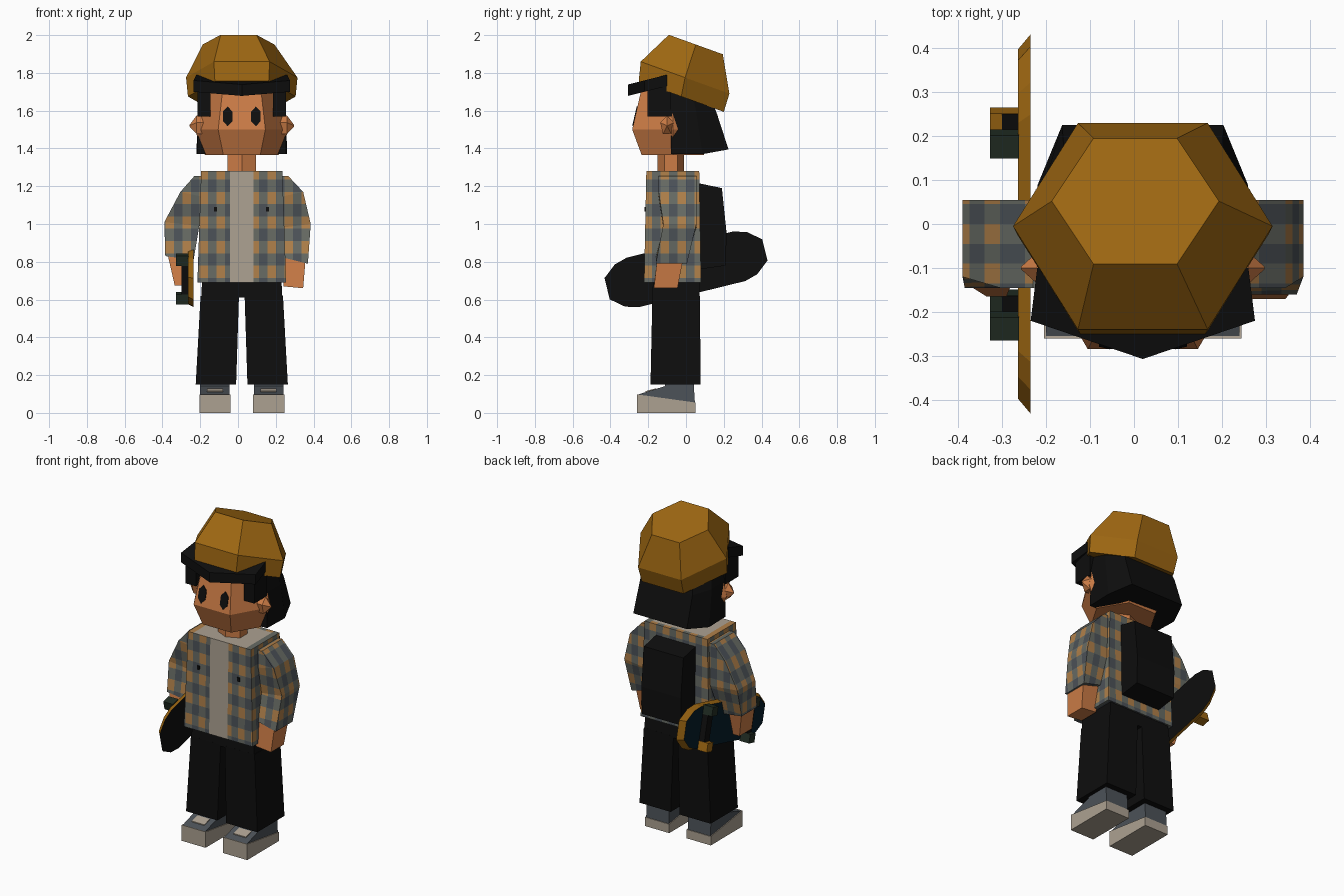
import bpy, bmesh, math
from mathutils import Vector

cube = bpy.data.objects.get("Cube")
if cube:
    bpy.data.objects.remove(cube)

CX = 0.02  # body centre line


def material(name, r, g, b):
    m = bpy.data.materials.new(name)
    m.use_nodes = True
    lin = [((c / 255 + 0.055) / 1.055) ** 2.4 if c > 10 else c / 3295 for c in (r, g, b)]
    m.diffuse_color = (*lin, 1)
    m.node_tree.nodes["Principled BSDF"].inputs["Base Color"].default_value = (*lin, 1)
    return m


ochre = material("ochre", 158, 103, 18)
skin = material("skin", 204, 124, 70)
black = material("black", 14, 14, 14)
cream = material("cream", 172, 161, 145)
grey = material("flannel_grey", 103, 107, 100)
tan = material("flannel_tan", 176, 128, 74)
slate = material("slate", 76, 82, 88)
green = material("dark_green", 34, 46, 36)
blue = material("dark_blue", 6, 28, 42)


def finish(name, bm, mats, rule=None):
    bmesh.ops.recalc_face_normals(bm, faces=bm.faces)
    if rule:
        for f in bm.faces:
            f.material_index = rule(f.calc_center_median(), f.normal)
    me = bpy.data.meshes.new(name)
    bm.to_mesh(me)
    bm.free()
    for m in mats:
        me.materials.append(m)
    ob = bpy.data.objects.new(name, me)
    bpy.context.scene.collection.objects.link(ob)
    return ob


def skinned(rings):
    """Closed solid through rings that have equal point counts."""
    bm = bmesh.new()
    vs = [[bm.verts.new(p) for p in r] for r in rings]
    n = len(vs[0])
    for a, b in zip(vs, vs[1:]):
        for i in range(n):
            j = (i + 1) % n
            bm.faces.new((a[i], a[j], b[j], b[i]))
    bm.faces.new(vs[0])
    bm.faces.new(vs[-1])
    return bm


def loft(name, rings, mats, rule=None):
    return finish(name, skinned(rings), mats, rule)


def hexagon(cx, cy, cz, rx, ry, slope=0.0, turn=0.0):
    pts = []
    for k in range(6):
        a = math.radians(60 * k + turn)
        y = ry * math.sin(a)
        pts.append((cx + rx * math.cos(a), cy + y, cz + slope * y))
    return pts


def rect(x0, x1, y0, y1, z0, z1=None):
    """Rectangle ring, z0 at the x0 side and z1 at the x1 side."""
    z1 = z0 if z1 is None else z1
    return [(x0, y0, z0), (x1, y0, z1), (x1, y1, z1), (x0, y1, z0)]


def mirror_x(ring):
    return [(2 * CX - x, y, z) for x, y, z in ring]


def extrude_x(points, x0, x1):
    return [[(x, y, z) for y, z in points] for x in (x0, x1)]


# Plaid cloth: cut the surface into cells, colour by row and column
W, H = 0.045, 0.065


def plaid_index(c, n):
    u = c.y if abs(n.x) > 0.7 else c.x - CX
    i, j = math.floor(u / W) % 2, math.floor(c.z / H) % 2
    return 1 if i and j else (0 if i or j else 2)


def plaid(name, rings, extra=(), rule=plaid_index):
    bm = skinned(rings)
    cuts = [((CX + W * k, 0, 0), (1, 0, 0)) for k in range(-10, 11)]
    cuts += [((0, W * k, 0), (0, 1, 0)) for k in range(-6, 4)]
    cuts += [((0, 0, H * k), (0, 0, 1)) for k in range(10, 21)]
    for co, no in cuts + list(extra):
        bmesh.ops.bisect_plane(bm, geom=bm.verts[:] + bm.edges[:] + bm.faces[:],
                               plane_co=co, plane_no=no, dist=1e-5)
    return finish(name, bm, [grey, tan, slate, cream], rule)


def torso_rule(c, n):
    if n.z > 0.7 and c.y < 0.03 and abs(c.x - CX) < 0.17:
        return 3
    if n.y < -0.7 and abs(c.x - CX) < 0.0625:
        return 3
    return plaid_index(c, n)


plaid("torso", [rect(-0.215, 0.255, -0.222, 0.08, 0.69),
                rect(-0.195, 0.235, -0.21, 0.07, 1.28)],
      [((CX + s * 0.0625, 0, 0), (1, 0, 0)) for s in (-1, 1)], torso_rule)
for side, x in (("right", -0.12), ("left", 0.155)):
    loft(side + "_shirt_button", [rect(x - .008, x + .008, -.22, -.21, z) for z in (1.065, 1.09)], [black])

# Sleeves and hands
plaid("left_sleeve", [rect(0.25, 0.37, -0.16, 0.005, 0.82, 0.79),
                      rect(0.225, 0.385, -0.12, 0.055, 0.98, 1.0),
                      rect(0.21, 0.345, -0.145, 0.055, 1.14, 1.17),
                      rect(0.19, 0.265, -0.145, 0.055, 1.25, 1.255)])
plaid("right_sleeve", [rect(-0.385, -0.235, -0.145, 0.005, 0.83, 0.81),
                       rect(-0.39, -0.205, -0.12, 0.055, 1.01, 0.99),
                       rect(-0.305, -0.17, -0.145, 0.055, 1.17, 1.14),
                       rect(-0.23, -0.15, -0.145, 0.055, 1.255, 1.25)])
loft("left_hand", [rect(0.24, 0.345, -0.17, -0.045, 0.67, 0.66),
                   rect(0.25, 0.36, -0.15, -0.01, 0.84)], [skin])
loft("right_hand", [rect(-0.335, -0.29, -0.165, -0.045, 0.675),
                    rect(-0.375, -0.28, -0.14, -0.01, 0.85)], [skin])

# Trousers
loft("pelvis", [rect(-0.195, 0.235, -0.178, 0.073, 0.61),
                rect(-0.19, 0.23, -0.175, 0.07, 0.7)], [black])
for side, m in (("left", lambda r: r), ("right", mirror_x)):
    loft(side + "_leg", [m(rect(0.05, 0.264, -0.188, 0.078, 0.15)),
                         m(rect(0.035, 0.238, -0.178, 0.073, 0.62))], [black])
    loft(side + "_shoe_sole",
         [m(r) for r in extrude_x([(-0.26, 0), (0.05, 0), (0.05, 0.055), (-0.26, 0.098)], 0.08, 0.245)], [cream])
    loft(side + "_shoe_upper",
         [m(r) for r in extrude_x([(-0.255, 0.097), (0.047, 0.054), (0.04, 0.17), (-0.11, 0.17), (-0.11, 0.142)],
                                  0.085, 0.24)], [slate])
    loft(side + "_shoe_tongue",
         [m(r) for r in extrude_x([(-0.215, 0.106), (-0.16, 0.123), (-0.16, 0.13), (-0.215, 0.115)], 0.12, 0.205)],
         [cream])

# Head, neck and face
loft("neck", [hexagon(CX, -0.08, z, 0.087, 0.07, turn=30) for z in (1.26, 1.38)], [skin])
loft("head", [hexagon(CX, -0.07, 1.365, 0.195, 0.19), hexagon(CX, -0.07, 1.5, 0.25, 0.248),
              hexagon(CX, -0.07, 1.72, 0.2, 0.19)], [skin])
for s, side in ((1, "left"), (-1, "right")):
    # small spiked ear
    loft(side + "_ear", [[(CX + s * x, -0.1 + r * math.sin(a), 1.52 + r * 1.4 * math.cos(a))
                          for a in (k * math.tau / 5 for k in range(5))]
                         for x, r in ((0.2, 0.038), (0.24, 0.038), (0.277, 0.003))], [skin])
    # eye plate lying on the sloped face
    eye = [(0, -0.052), (0.025, -0.026), (0.025, 0.026), (0, 0.052), (-0.025, 0.026), (-0.025, -0.026)]
    loft(side + "_eye", [[(CX + s * 0.075 + x, -0.285 + d + 0.229 * (0.07 + z), 1.57 + z) for x, z in eye]
                         for d in (-0.004, 0.003)], [black])
    # side lock of hair
    m = (lambda r: r) if s > 0 else mirror_x
    loft(side + "_side_lock", [m(rect(0.185, 0.255, -0.205, -0.08, 1.57)),
                               m(rect(0.185, 0.255, -0.205, -0.08, 1.75))], [black])

# Hair: back shell and pointed fringe
def hair_ring(hw, y0, y1, za, zb):
    half = [(hw, y0, za), (hw * 1.02, y0 + (y1 - y0) * 0.55, za), (hw * 0.78, y1, zb)]
    ring = [(CX + x, y, z) for x, y, z in half]
    return ring + mirror_x(ring)[::-1]


loft("back_hair", [hair_ring(0.235, -0.08, 0.225, 1.37, 1.395),
                   hair_ring(0.23, -0.08, 0.165, 1.59, 1.58),
                   hair_ring(0.2, -0.1, 0.12, 1.74, 1.7)], [black])
fringe = [(-0.235, -0.22), (CX, -0.307), (0.275, -0.22), (0.26, -0.1), (-0.22, -0.1)]
loft("fringe", [[(x, y, z + 0.25 * (y + 0.26)) for x, y in fringe] for z in (1.69, 1.75)], [black])

# Beanie, tipped back
loft("beanie", [hexagon(CX, -0.025, 1.675, 0.285, 0.26, -0.36),
                hexagon(CX, -0.005, 1.775, 0.295, 0.271, -0.36),
                hexagon(0.003, 0.052, 1.95, 0.19, 0.165, -0.36)], [ochre])

# Backpack
loft("backpack", extrude_x([(0.07, 0.76), (0.21, 0.78), (0.215, 0.95), (0.19, 1.19), (0.07, 1.215)],
                           -0.115, 0.155), [black])

# Skateboard held under the right arm, in its own tilted axes
TILT = math.radians(13.8)


def board_point(x, s, t):
    c, d = math.cos(TILT), math.sin(TILT)
    return (x, s * c - t * d, 0.76 + s * d + t * c)


half = [(0.43, -0.058), (0.43, 0.058), (0.36, 0.115), (0.29, 0.135)]
outline = half + [(-s, t) for s, t in half[::-1][:-1]] + [(-0.43, -0.058)]
outline += [(-0.36, -0.115), (-0.29, -0.135), (0.29, -0.135), (0.36, -0.115)]
loft("skateboard_deck", [[board_point(x, s * k, t * k) for s, t in outline]
                         for x, k in ((-0.264, 0.92), (-0.235, 1.0))],
     [ochre, black, blue], lambda c, n: 1 if n.x > 0.9 else (2 if n.x < -0.9 else 0))


def board_block(name, s, t, hs, ht, x0, mat):
    loft(name, [[board_point(x, s + a * hs, t + b * ht) for a, b in ((-1, -1), (1, -1), (1, 1), (-1, 1))]
                for x in (x0, -0.262)], [mat])


for end, s in (("front", -0.213), ("rear", 0.213)):
    board_block(end + "_axle", s, 0, 0.025, 0.1, -0.3, black)
    for row, t in (("upper", 0.105), ("lower", -0.105)):
        mat = ochre if (end, row) == ("rear", "lower") else green
        board_block(end + "_" + row + "_wheel", s, t, 0.027, 0.027, -0.327, mat)
